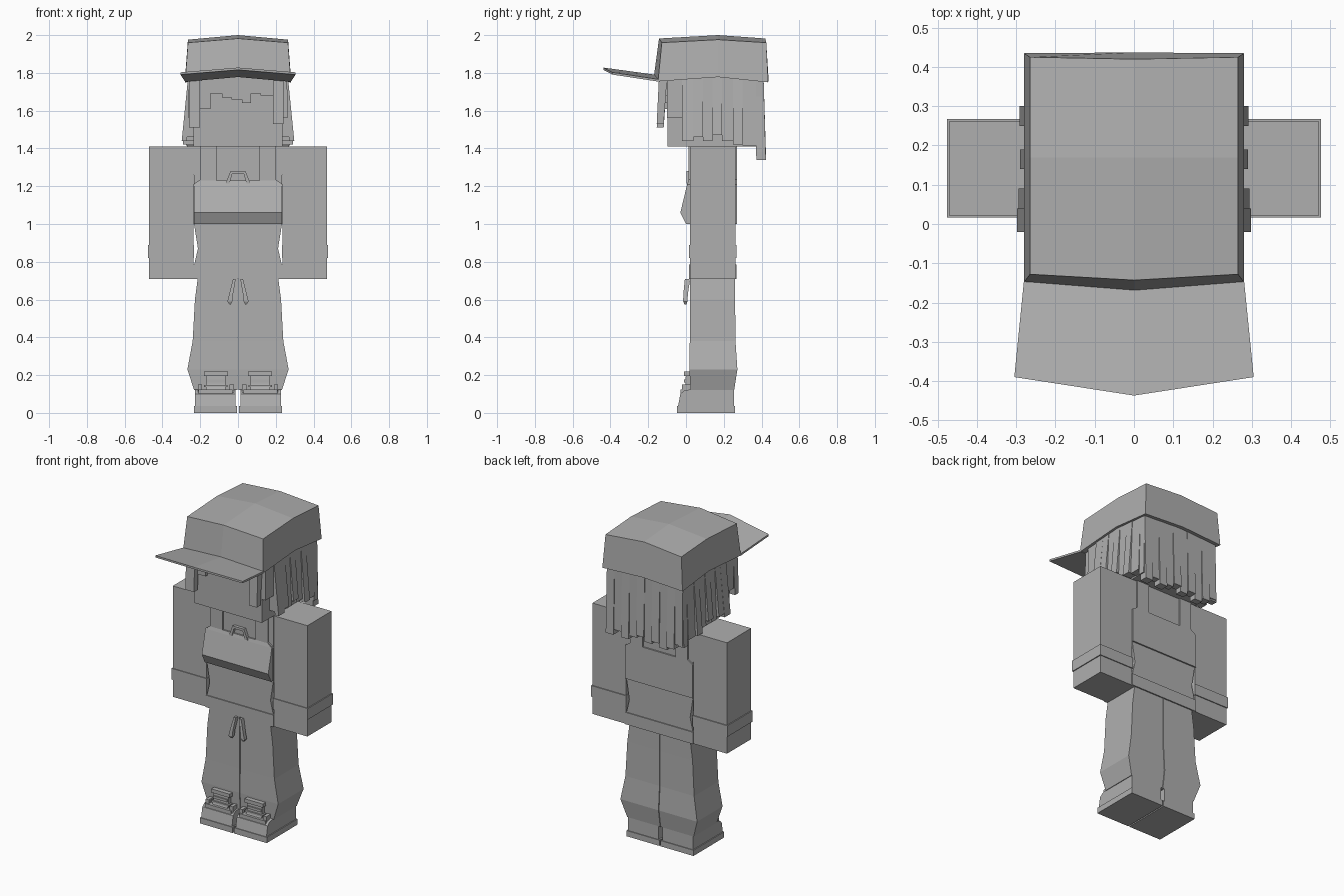
import bpy, bmesh

GREY = bpy.data.materials.new("plain grey")
GREY.diffuse_color = (0.43, 0.43, 0.43, 1)


def finish(name, bm):
    bmesh.ops.recalc_face_normals(bm, faces=bm.faces[:])
    me = bpy.data.meshes.new(name)
    bm.to_mesh(me)
    bm.free()
    me.materials.append(GREY)
    ob = bpy.data.objects.new(name, me)
    bpy.context.collection.objects.link(ob)
    return ob


def add_loft(bm, rings):
    """Closed skin through rings of equal point count."""
    vs = [[bm.verts.new(p) for p in r] for r in rings]
    n = len(vs[0])
    for a, b in zip(vs, vs[1:]):
        for i in range(n):
            bm.faces.new((a[i], a[(i + 1) % n], b[(i + 1) % n], b[i]))
    bm.faces.new(vs[0])
    bm.faces.new(vs[-1])


def rect(x0, x1, y0, y1, z):
    return [(x0, y0, z), (x1, y0, z), (x1, y1, z), (x0, y1, z)]


def loft(name, rings):
    bm = bmesh.new()
    add_loft(bm, rings)
    return finish(name, bm)


def box(name, x0, x1, y0, y1, z0, z1):
    return loft(name, [rect(x0, x1, y0, y1, z0), rect(x0, x1, y0, y1, z1)])


def side_prism(name, profile, x0, x1):
    return loft(name, [[(x, y, z) for y, z in profile] for x in (x0, x1)])


def front_prism(name, profile, y0, y1):
    return loft(name, [[(x, y, z) for x, z in profile] for y in (y0, y1)])


def both(ob):
    """Mirror a part to the other side."""
    m = ob.modifiers.new("mirror", 'MIRROR')
    m.use_mirror_merge = False
    return ob


# Torso with pinched waist, and hem band
loft("torso", [rect(-x, x, 0.021, 0.262, z) for x, z in
               ((0.233, 0.71), (0.233, 0.78), (0.212, 0.87), (0.233, 1.0), (0.235, 1.41))])
box("waist_hem", -0.237, 0.237, 0.015, 0.268, 0.71, 0.785)

# Top with shoulder straps, front and back
half = [(0.236, 1.0), (0.236, 1.21), (0.2, 1.235), (0.2, 1.41), (0.115, 1.41), (0.115, 1.23)]
outline = half + [(-x, z) for x, z in reversed(half)]
front_prism("top_front", outline, 0.012, 0.03)
front_prism("top_back", outline, 0.25, 0.271)

# Chest panel that juts forward, with small tab
loft("chest_panel", [rect(-0.232, 0.232, 0.0, 0.04, 1.0), rect(-0.232, 0.232, -0.03, 0.04, 1.06),
                     rect(-0.232, 0.232, 0.006, 0.04, 1.21), rect(-0.2, 0.2, 0.012, 0.04, 1.23)])
front_prism("chest_tab", [(-0.065, 1.215), (-0.04, 1.28), (0.04, 1.28), (0.065, 1.215),
                          (0.045, 1.215), (0.03, 1.265), (-0.03, 1.265), (-0.045, 1.215)],
            0.002, 0.03)

# Arms and sleeve cuffs
both(box("arm", 0.236, 0.47, 0.021, 0.262, 0.71, 1.41))
both(box("sleeve_cuff", 0.232, 0.476, 0.016, 0.268, 0.82, 0.89))

# Flared trouser legs
both(loft("trouser_leg", [rect(0.002, x, y0, y1, z) for z, x, y0, y1 in
                          ((0.12, 0.232, 0.024, 0.255), (0.23, 0.268, 0.018, 0.272),
                           (0.38, 0.24, 0.02, 0.262), (0.6, 0.228, 0.02, 0.26),
                           (0.72, 0.212, 0.02, 0.26))]))

# Drawstrings with tips
both(loft("drawstring", [rect(0.038, 0.046, -0.008, 0.002, 0.575), rect(0.03, 0.056, -0.015, 0.008, 0.59),
                         rect(0.026, 0.046, -0.014, 0.01, 0.63), rect(0.012, 0.026, -0.006, 0.022, 0.71)]))

# Shoes: sole, upper, tongue and lace bars
both(box("shoe_sole", 0.004, 0.234, -0.047, 0.26, 0.0, 0.036))
both(side_prism("shoe_upper", [(-0.042, 0.036), (-0.03, 0.1), (-0.01, 0.118), (0.05, 0.13),
                               (0.255, 0.13), (0.255, 0.036)], 0.013, 0.228))
both(side_prism("shoe_tongue", [(-0.02, 0.1), (-0.004, 0.15), (0.0, 0.215), (0.04, 0.215),
                                (0.04, 0.1)], 0.065, 0.17))
for i, (x0, x1, z0, z1, y) in enumerate(((0.03, 0.21, 0.1, 0.125, -0.028), (0.055, 0.18, 0.137, 0.148, -0.014),
                                         (0.07, 0.166, 0.162, 0.178, -0.01), (0.052, 0.18, 0.195, 0.218, -0.01))):
    both(box(f"lace_bar_{i + 1}", x0, x1, y, 0.04, z0, z1))
for i, x in enumerate((0.022, 0.19)):
    both(box(f"lace_loop_{i + 1}", x, x + 0.022, -0.02, 0.06, 0.1, 0.15))

# Head
box("head", -0.235, 0.235, -0.097, 0.375, 1.41, 1.88)

# Side hair: (start y, end y, bottom z, outward splay)
bm = bmesh.new()
side_hair = [(-0.02, 0.04, 1.46, 0.015), (0.04, 0.09, 1.46, 0.022), (0.09, 0.14, 1.44, 0.005),
             (0.14, 0.19, 1.47, 0.018), (0.19, 0.25, 1.44, 0.003), (0.25, 0.3, 1.42, 0.02),
             (0.3, 0.37, 1.415, 0.004), (0.37, 0.41, 1.38, 0.0)]
for s in (-1, 1):
    for y0, y1, z, out in side_hair:
        add_loft(bm, [rect(s * 0.232, s * (0.272 + out), y0, y1, z),
                      rect(s * 0.23, s * 0.262, y0, y1, 1.8)])
    # Temple locks, and short ones beside the face
    add_loft(bm, [rect(s * 0.272, s * 0.298, -0.02, 0.04, 1.44), rect(s * 0.235, s * 0.262, -0.02, 0.04, 1.8)])
    add_loft(bm, [rect(s * 0.236, s * 0.262, -0.1, -0.02, 1.56), rect(s * 0.23, s * 0.26, -0.1, -0.02, 1.8)])
finish("side_hair", bm)

# Back hair in uneven strips
bm = bmesh.new()
drops = [1.39, 1.36, 1.34, 1.37, 1.35, 1.38, 1.36, 1.34, 1.37, 1.34]
for i, z in enumerate(drops):
    x = -0.265 + i * 0.053
    y = 0.415 + 0.008 * (i % 2)
    add_loft(bm, [rect(x, x + 0.053, 0.372, y, z), rect(x, x + 0.053, 0.37, 0.41, 1.8)])
finish("back_hair", bm)

# Fringe in steps, plus two long face locks
bm = bmesh.new()
steps = [(-0.2, -0.145, 1.61), (-0.145, -0.085, 1.69), (-0.085, -0.035, 1.67), (-0.035, 0.02, 1.66),
         (0.02, 0.07, 1.64), (0.07, 0.12, 1.69), (0.12, 0.19, 1.68)]
for x0, x1, z in steps:
    add_loft(bm, [rect(x0, x1, -0.118, -0.09, z), rect(x0, x1, -0.118, -0.09, 1.8)])
for x0, x1, z in ((-0.26, -0.2, 1.51), (0.185, 0.24, 1.53)):
    add_loft(bm, [rect(x0, x1, -0.155, -0.118, z), rect(x0, x1, -0.142, -0.098, 1.8)])
finish("fringe", bm)

# Cap: 3 x 3 grid of rim and crown points, ridged along both centre lines
bm = bmesh.new()
rim = [(-0.28, -0.148, 1.755), (0, -0.17, 1.78), (0.28, -0.148, 1.755), (0.28, 0.17, 1.778),
       (0.28, 0.435, 1.75), (0, 0.437, 1.765), (-0.28, 0.435, 1.75), (-0.28, 0.17, 1.778)]
crown = [(-0.265, -0.128, 1.96), (0, -0.143, 1.982), (0.265, -0.128, 1.96), (0.265, 0.17, 1.976),
         (0.265, 0.425, 1.96), (0, 0.42, 1.982), (-0.265, 0.425, 1.96), (-0.265, 0.17, 1.976)]
r = [bm.verts.new(p) for p in rim]
c = [bm.verts.new(p) for p in crown]
peak = bm.verts.new((0, 0.17, 2.0))
under = bm.verts.new((0, 0.17, 1.785))
for i in range(8):
    j = (i + 1) % 8
    bm.faces.new((r[i], r[j], c[j], c[i]))
for i in (1, 3, 5, 7):
    bm.faces.new((c[i], c[(i + 1) % 8], c[(i + 2) % 8], peak))
    bm.faces.new((r[i], r[(i + 1) % 8], r[(i + 2) % 8], under))
finish("cap", bm)

# Brim, peaked along the middle
brim = [(-0.28, -0.14, 1.765), (0, -0.16, 1.79), (0.28, -0.14, 1.765),
        (0.305, -0.39, 1.803), (0, -0.437, 1.828), (-0.305, -0.39, 1.803)]
bm = bmesh.new()
lo, hi = [[bm.verts.new((x, y, z + d)) for x, y, z in brim] for d in (-0.012, 0)]
for v in (lo, hi):
    bm.faces.new((v[0], v[1], v[4], v[5]))
    bm.faces.new((v[1], v[2], v[3], v[4]))
for i in range(6):
    j = (i + 1) % 6
    bm.faces.new((lo[i], lo[j], hi[j], hi[i]))
finish("cap_brim", bm)
